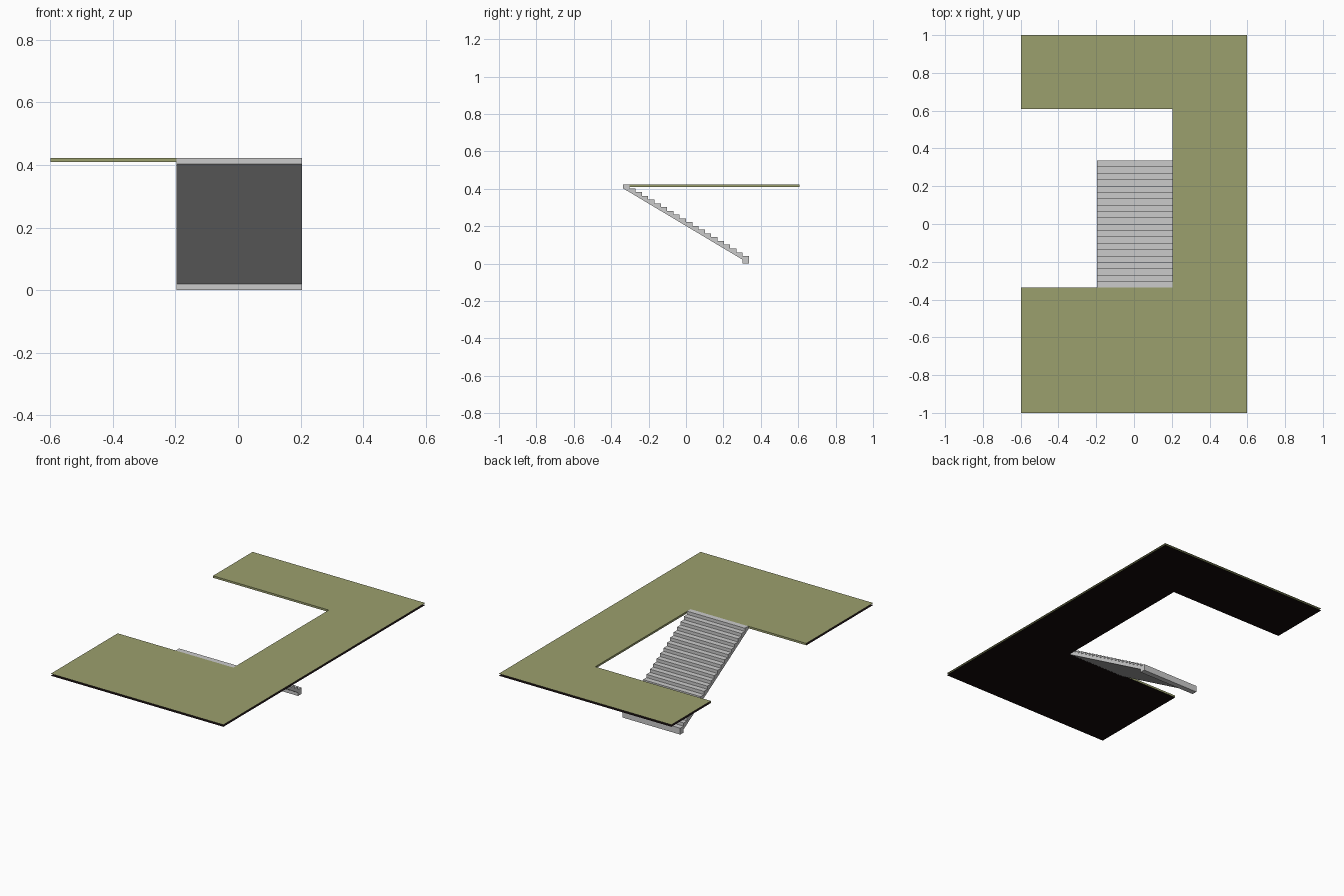
import bpy

if "Cube" in bpy.data.objects:
    bpy.data.objects.remove(bpy.data.objects["Cube"])


def material(name, color):
    m = bpy.data.materials.new(name)
    m.diffuse_color = color
    m.use_nodes = True
    m.node_tree.nodes["Principled BSDF"].inputs["Base Color"].default_value = m.diffuse_color
    return m


def add_mesh(name, verts, faces, mats=()):
    me = bpy.data.meshes.new(name)
    me.from_pydata(verts, [], faces)
    for m in mats:
        me.materials.append(m)
    ob = bpy.data.objects.new(name, me)
    bpy.context.collection.objects.link(ob)
    return ob


STEPS = 20
X0, X1 = -0.196, 0.204       # stair width
Y = 0.337                    # stair half run
TREAD = 2 * Y / STEPS
RISE = 0.4225 / (STEPS + 1)  # lowest step is two risers tall
TOP = 0.4225

# Staircase: side profile (y, z) extruded across x
profile = [(Y, 0)]
for i in range(STEPS):
    z = RISE * (i + 2)
    profile += [(Y - TREAD * i, z), (Y - TREAD * (i + 1), z)]
profile += [(-Y, RISE * STEPS), (Y - TREAD, RISE), (Y - TREAD, 0)]
n = len(profile)
verts = [(x, y, z) for x in (X1, X0) for y, z in profile]
faces = [tuple(reversed(range(n))), tuple(range(n, 2 * n))]
faces += [(i, (i + 1) % n, n + (i + 1) % n, n + i) for i in range(n)]
stairs = add_mesh("staircase", verts, faces)

# Consistent outward normals on the staircase
import bmesh
bm = bmesh.new()
bm.from_mesh(stairs.data)
bmesh.ops.recalc_face_normals(bm, faces=bm.faces)
bm.to_mesh(stairs.data)
bm.free()

# Upper floor: C-shaped carpet and ceiling, walled only around the stair opening
W = 0.599
outline = [(-W, -1), (W, -1), (W, 1), (-W, 1),
           (-W, 0.608), (X1, 0.608), (X1, -Y), (-W, -Y)]
k = len(outline)
verts = [(x, y, z) for z in (TOP, 0.410) for x, y in outline]
faces = [tuple(range(k)), tuple(reversed(range(k, 2 * k)))]
faces += [(i + 1, i, k + i, k + i + 1) for i in (4, 5, 6)]
green = material("carpet_green", (0.33, 0.35, 0.155, 1))
black = material("ceiling_black", (0.006, 0.003, 0.003, 1))
floor = add_mesh("upper_floor", verts, faces, (green, black))
floor.data.polygons[1].material_index = 1
